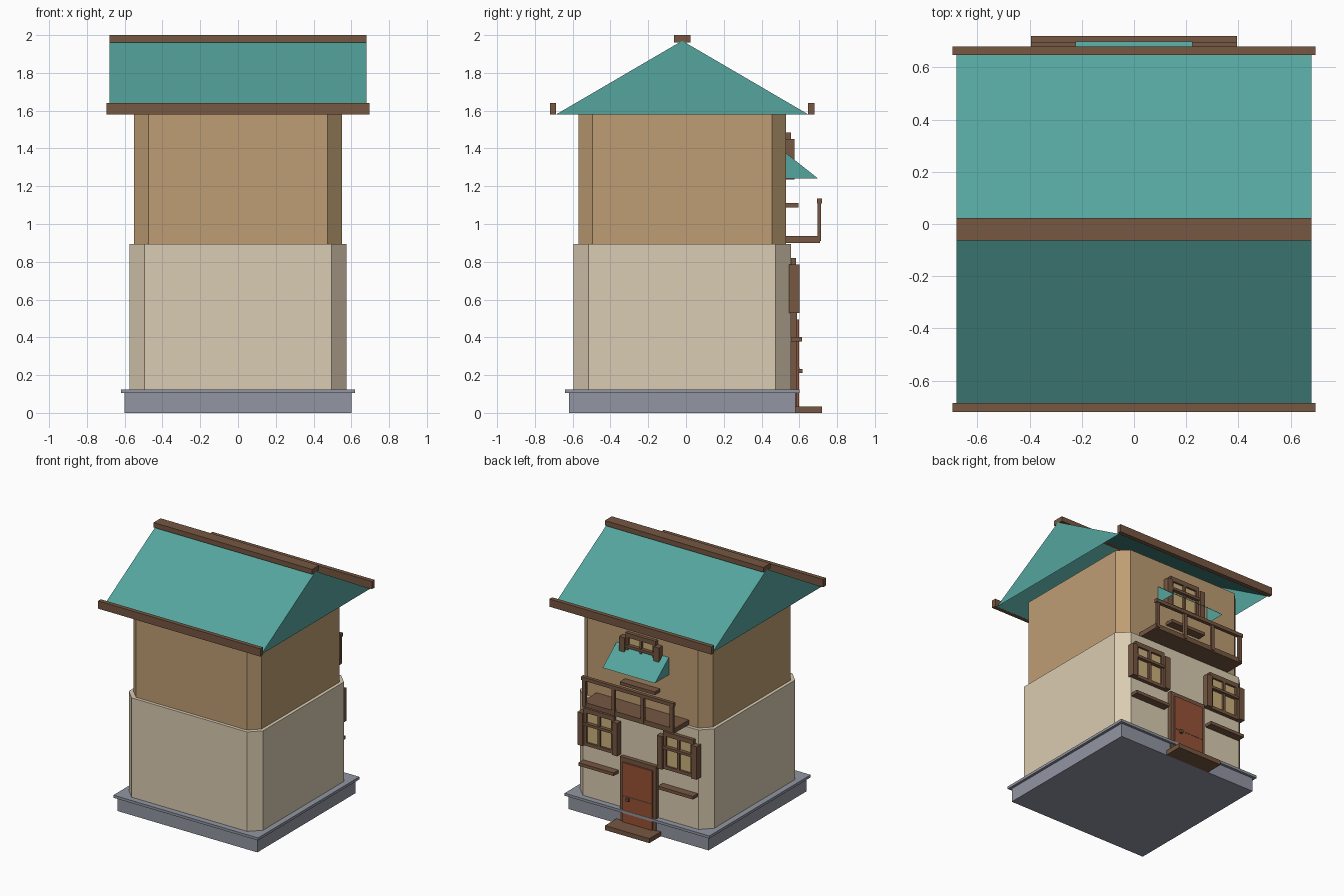
import bpy, bmesh

if "Cube" in bpy.data.objects:
    bpy.data.objects.remove(bpy.data.objects["Cube"])

CY = -0.02          # centre of the house in y
mats = {}


def mat(name, rgb):
    m = bpy.data.materials.new(name)
    lin = [((c / 255 + 0.055) / 1.055) ** 2.4 for c in rgb]
    m.diffuse_color = (*lin, 1)
    m.use_nodes = True
    m.node_tree.nodes["Principled BSDF"].inputs["Base Color"].default_value = m.diffuse_color
    mats[name] = m


mat("stone", (146, 150, 162))
mat("plaster", (218, 204, 178))
mat("ochre", (190, 158, 116))
mat("teal", (86, 165, 158))
mat("wood", (118, 87, 66))
mat("door_red", (152, 82, 54))
mat("pane", (205, 178, 125))


def make(name, verts, faces, m):
    me = bpy.data.meshes.new(name)
    me.from_pydata(verts, [], faces)
    ob = bpy.data.objects.new(name, me)
    bpy.context.collection.objects.link(ob)
    me.materials.append(mats[m])
    bm = bmesh.new()
    bm.from_mesh(me)
    bmesh.ops.recalc_face_normals(bm, faces=bm.faces)
    bm.to_mesh(me)
    bm.free()
    return ob


def box(name, x, y, z, m="wood"):
    """Box from (min, max) ranges on each axis."""
    v = [(a, b, c) for a in x for b in y for c in z]
    f = [(0, 1, 3, 2), (4, 6, 7, 5), (0, 4, 5, 1), (2, 3, 7, 6), (0, 2, 6, 4), (1, 5, 7, 3)]
    return make(name, v, f, m)


def storey(name, h, c, z0, z1, m):
    """Square block with chamfered vertical corners."""
    k = h - c
    ring = [(k, -h), (h, -k), (h, k), (k, h), (-k, h), (-h, k), (-h, -k), (-k, -h)]
    v = [(x, y + CY, z) for z in (z0, z1) for x, y in ring]
    f = [(i, (i + 1) % 8, (i + 1) % 8 + 8, i + 8) for i in range(8)]
    make(name, v, f + [tuple(range(8)), tuple(range(8, 16))], m)


def window(name, cx, wall, z0, z1, bar):
    """Framed window with a mullion, crossbar and two shutters."""
    front = (wall - 0.01, wall + 0.027)
    box(name + "_pane", (cx - 0.12, cx + 0.12), (wall - 0.01, wall + 0.012), (z0 + 0.01, z1 - 0.01), "pane")
    box(name + "_head", (cx - 0.13, cx + 0.13), front, (z1 - 0.035, z1))
    box(name + "_foot", (cx - 0.13, cx + 0.13), front, (z0, z0 + 0.025))
    box(name + "_mullion", (cx - 0.01, cx + 0.01), front, (z0, z1))
    box(name + "_crossbar", (cx - 0.13, cx + 0.13), (wall, wall + 0.04), (bar - 0.01, bar + 0.01))
    for s in (-1, 1):
        a, b = sorted((cx + s * 0.105, cx + s * 0.13))
        box(name + "_jamb", (a, b), front, (z0, z1))
        a, b = sorted((cx + s * 0.125, cx + s * 0.17))
        box(name + "_shutter", (a, b), (wall - 0.01, wall + 0.045), (z0, z1 - 0.035))


# Plinth and walls
box("plinth", (-0.60, 0.60), (CY - 0.60, CY + 0.60), (0, 0.105), "stone")
box("plinth_ledge", (-0.62, 0.62), (CY - 0.62, CY + 0.62), (0.105, 0.125), "stone")
storey("lower_storey", 0.575, 0.08, 0.125, 0.895, "plaster")
storey("upper_storey", 0.55, 0.075, 0.895, 1.58, "ochre")

# Roof shell, open underneath
R, D = 0.68, 0.668
make("roof", [(x, CY + y, z) for x in (-R, R) for y, z in ((-D, 1.58), (0, 1.97), (D, 1.58))],
     [(0, 1, 4, 3), (1, 2, 5, 4), (0, 2, 1), (3, 4, 5)], "teal")
box("ridge_beam", (-R, R), (CY - 0.043, CY + 0.043), (1.962, 2.0))
box("eave_beam_front", (-0.695, 0.695), (CY - 0.70, CY - 0.667), (1.58, 1.64))
box("eave_beam_back", (-0.695, 0.695), (CY + 0.667, CY + 0.70), (1.58, 1.64))

# Windows and sills
for s, side in ((1, "right"), (-1, "left")):
    window("window_" + side, 0.34 * s, 0.555, 0.53, 0.82, 0.70)
    box("sill_" + side, (0.34 * s - 0.15, 0.34 * s + 0.15), (0.55, 0.615), (0.378, 0.402))
window("window_upper", 0, 0.53, 1.235, 1.485, 1.385)
box("sill_upper", (-0.15, 0.15), (0.528, 0.595), (1.088, 1.112))

# Awning shell, open underneath
make("awning", [(x, y, z) for x in (-0.224, 0.224) for y, z in ((0.53, 1.375), (0.53, 1.24), (0.70, 1.24))],
     [(0, 2, 5, 3), (0, 1, 2), (3, 5, 4)], "teal")

# Balcony
box("balcony_floor", (-0.395, 0.395), (0.52, 0.71), (0.90, 0.937))
box("balcony_rail", (-0.395, 0.395), (0.693, 0.72), (1.108, 1.135))
for i in range(4):
    x = -0.375 + 0.25 * i
    box("balcony_post", (x - 0.014, x + 0.014), (0.696, 0.716), (0.91, 1.11))

# Door, its frame and step
box("door", (-0.127, 0.127), (0.55, 0.598), (0.03, 0.495), "door_red")
box("door_head", (-0.155, 0.155), (0.55, 0.587), (0.49, 0.53))
for s in (-1, 1):
    a, b = sorted((s * 0.125, s * 0.155))
    box("door_jamb", (a, b), (0.55, 0.587), (0.03, 0.53))
box("door_strap", (-0.125, 0.125), (0.59, 0.6), (0.232, 0.24))
box("door_knob", (0.065, 0.087), (0.595, 0.617), (0.21, 0.232))
box("door_step", (-0.19, 0.19), (0.575, 0.72), (0, 0.035))
